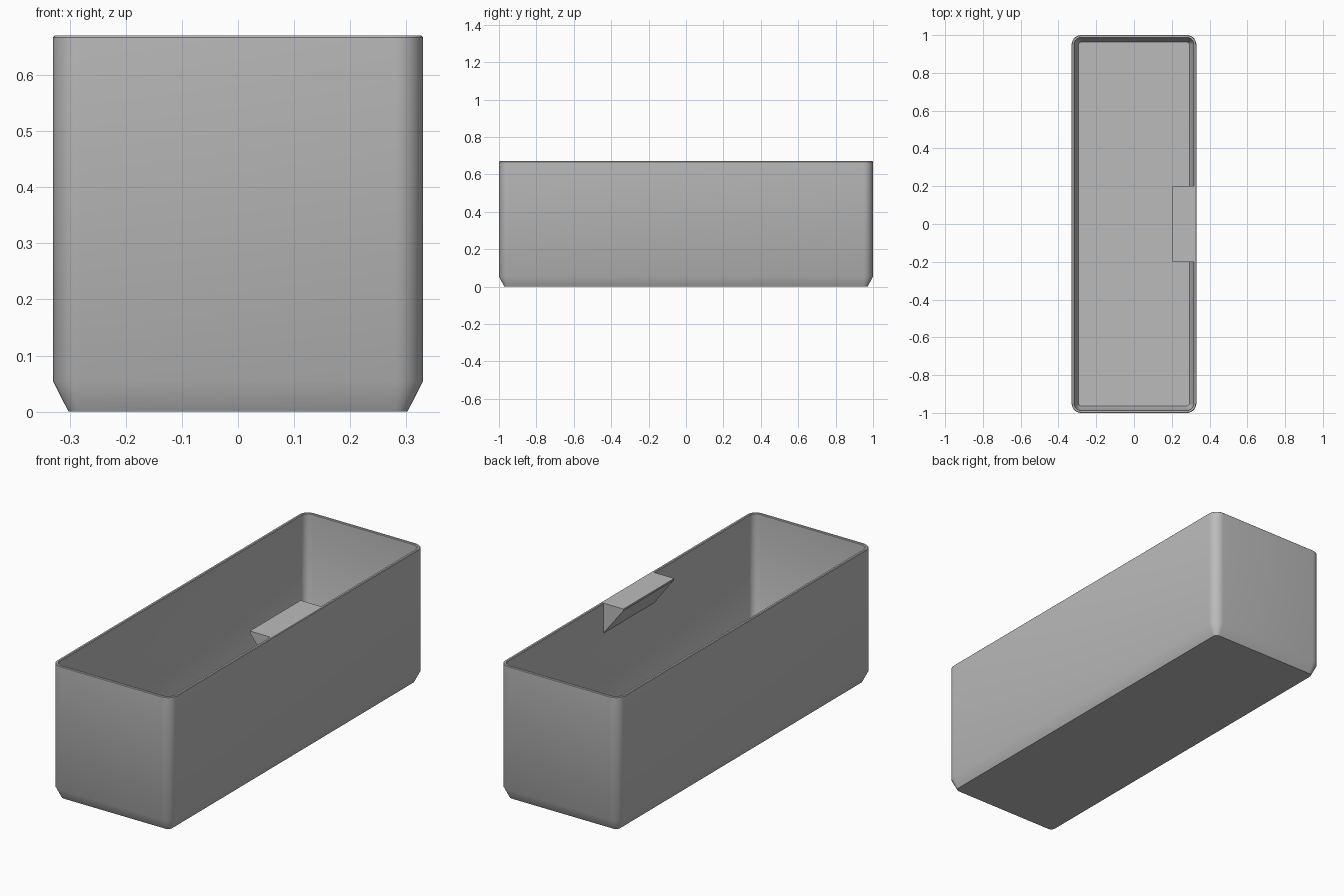
import bpy, bmesh
from math import cos, sin, pi

cube = bpy.data.objects.get("Cube")
if cube:
    bpy.data.objects.remove(cube, do_unlink=True)

HALF_X, HALF_Y, HEIGHT = 0.33, 1.0, 0.67
RADIUS, WALL, CHAMFER, STEPS = 0.05, 0.015, 0.028, 8

grey = bpy.data.materials.new("plain_grey")
grey.use_nodes = True
colour = (0.5, 0.5, 0.5, 1)
grey.diffuse_color = colour
grey.node_tree.nodes["Principled BSDF"].inputs["Base Color"].default_value = colour


def finish(name, bm):
    bmesh.ops.recalc_face_normals(bm, faces=bm.faces[:])
    mesh = bpy.data.meshes.new(name)
    bm.to_mesh(mesh)
    bm.free()
    mesh.materials.append(grey)
    obj = bpy.data.objects.new(name, mesh)
    bpy.context.collection.objects.link(obj)
    bpy.ops.object.select_all(action="DESELECT")
    obj.select_set(True)
    bpy.context.view_layer.objects.active = obj
    bpy.ops.object.shade_smooth_by_angle(angle=pi / 6)
    return obj


def rounded_ring(bm, inset, z):
    """Rounded rectangle pulled in by inset, with concentric corners."""
    r = max(RADIUS - inset, 0.006)
    cx, cy = HALF_X - inset - r, HALF_Y - inset - r
    ring = []
    for quarter, (sx, sy) in enumerate([(1, 1), (-1, 1), (-1, -1), (1, -1)]):
        for i in range(STEPS + 1):
            a = (quarter + i / STEPS) * pi / 2
            ring.append(bm.verts.new((sx * cx + r * cos(a), sy * cy + r * sin(a), z)))
    return ring


# Open bin: outside chamfer and wall, softened rim, inside wall and chamfer
EASE = 0.003
profile = [
    (CHAMFER, 0), (0, 0.055), (0, HEIGHT - EASE), (EASE, HEIGHT),
    (WALL - EASE, HEIGHT), (WALL, HEIGHT - EASE),
    (WALL, 0.06), (WALL + 0.022, 0.015),
]
bm = bmesh.new()
rings = [rounded_ring(bm, inset, z) for inset, z in profile]
for low, high in zip(rings, rings[1:]):
    for i in range(len(low)):
        j = (i + 1) % len(low)
        bm.faces.new((low[i], low[j], high[j], high[i]))
bm.faces.new(rings[0])
bm.faces.new(rings[-1])
finish("bin_shell", bm)

# Label ledge: wedge profile extruded along the inside of the left wall
wedge = [(0.322, HEIGHT), (0.205, HEIGHT), (0.205, HEIGHT - 0.008),
         (0.315, 0.52), (0.322, 0.52)]
bm = bmesh.new()
face = bm.faces.new([bm.verts.new((x, -0.2, z)) for x, z in wedge])
extruded = bmesh.ops.extrude_face_region(bm, geom=[face])["geom"]
moved = [v for v in extruded if isinstance(v, bmesh.types.BMVert)]
bmesh.ops.translate(bm, verts=moved, vec=(0, 0.4, 0))
finish("label_ledge", bm)
